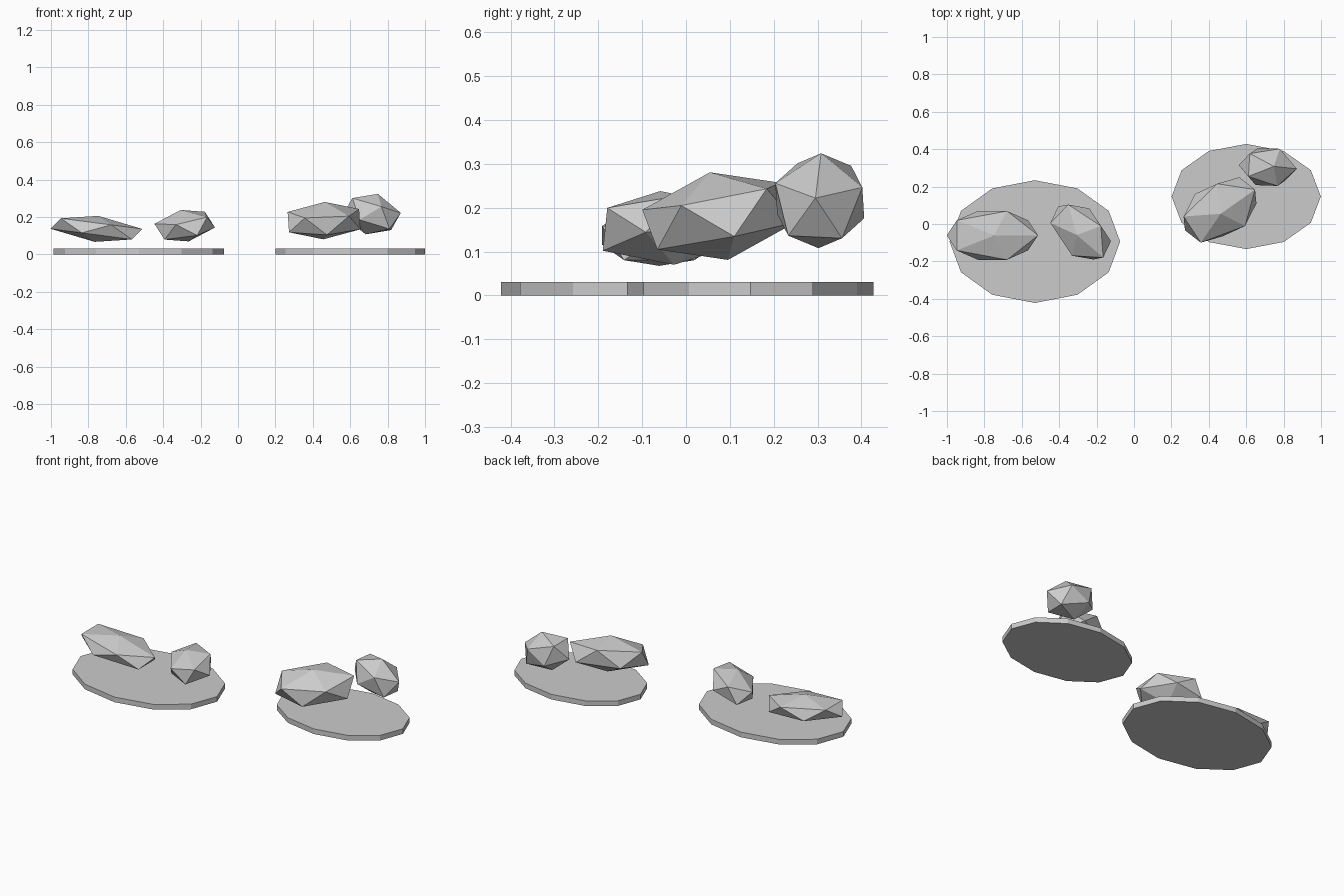
import bpy

if "Cube" in bpy.data.objects:
    bpy.data.objects.remove(bpy.data.objects["Cube"])


def slab(name, x, y, rx, ry, height=0.031):
    # thin twelve-sided oval base resting on the floor
    bpy.ops.mesh.primitive_cylinder_add(vertices=12, radius=1, depth=1,
                                        location=(x, y, height / 2))
    ob = bpy.context.object
    ob.name = name
    ob.scale = (rx, ry, height)


def stone(name, location, scale, rotation):
    # faceted twenty-sided rock, squashed and tilted
    bpy.ops.mesh.primitive_ico_sphere_add(subdivisions=1, radius=1,
                                          location=location, rotation=rotation)
    ob = bpy.context.object
    ob.name = name
    ob.scale = scale


# oval bases
slab("left_base", -0.53, -0.094, 0.456, 0.328)
slab("right_base", 0.60, 0.147, 0.399, 0.281)

# stones above the left base
stone("left_long_stone", (-0.757, -0.061, 0.137), (0.271, 0.153, 0.07), (0, 0.13, 0))
stone("left_small_stone", (-0.285, -0.043, 0.154), (0.205, 0.136, 0.088), (0.3, -0.045, -0.785))

# stones above the right base
stone("right_long_stone", (0.46, 0.075, 0.181), (0.247, 0.162, 0.102), (0.19, -0.08, 0.567))
stone("right_small_stone", (0.715, 0.305, 0.216), (0.165, 0.117, 0.113), (-0.05, 0.29, -0.08))
